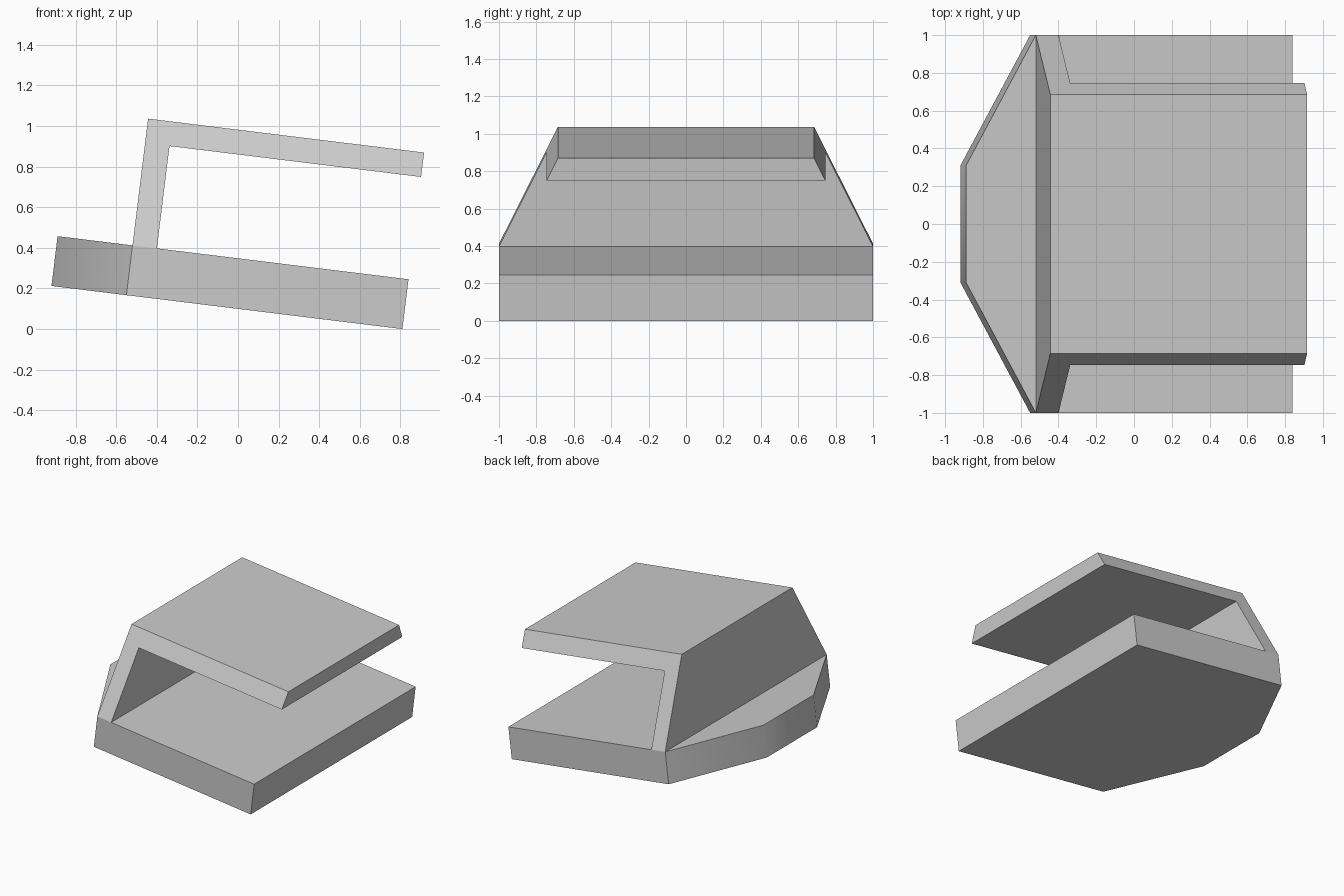
import bpy, bmesh, math
from mathutils import Matrix

cube = bpy.data.objects.get("Cube")
if cube:
    bpy.data.objects.remove(cube, do_unlink=True)

grey = bpy.data.materials.new("plain grey")
grey.use_nodes = True
colour = (0.6, 0.6, 0.6, 1)
grey.diffuse_color = colour
grey.node_tree.nodes["Principled BSDF"].inputs["Base Color"].default_value = colour

# The whole body leans: its rear lower edge rests on the ground
LEAN = Matrix.Translation((0.81, 0, 0)) @ Matrix.Rotation(math.radians(7), 4, 'Y')
LENGTH, BASE, TOP, WALL = 1.37, 0.247, 0.876, 0.121


def prism(name, start, end):
    """Solid between two matching outlines."""
    bm = bmesh.new()
    a = [bm.verts.new(p) for p in start]
    b = [bm.verts.new(p) for p in end]
    bm.faces.new(a)
    bm.faces.new(b[::-1])
    for i in range(len(a)):
        j = (i + 1) % len(a)
        bm.faces.new((a[j], a[i], b[i], b[j]))
    bmesh.ops.recalc_face_normals(bm, faces=bm.faces)
    bm.transform(LEAN)
    mesh = bpy.data.meshes.new(name)
    bm.to_mesh(mesh)
    bm.free()
    mesh.materials.append(grey)
    obj = bpy.data.objects.new(name, mesh)
    bpy.context.collection.objects.link(obj)
    bpy.ops.object.select_all(action='DESELECT')
    obj.select_set(True)
    bpy.context.view_layer.objects.active = obj
    bpy.ops.object.shade_smooth_by_angle(angle=math.radians(30))


# Base slab with a tapered nose
half = [(0, 1), (-LENGTH, 1), (-1.742, 0.31)]
plan = half + [(x, -y) for x, y in reversed(half)]
prism("base_slab", [(x, y, 0) for x, y in plan], [(x, y, BASE) for x, y in plan])


# Upright wall and overhanging roof, narrowing toward the top
def half_width(z):
    return 1 - 0.315 * (z - BASE) / (TOP - BASE)


profile = [(-LENGTH, BASE), (-LENGTH, TOP), (0, TOP), (0, TOP - WALL),
           (WALL - LENGTH, TOP - WALL), (WALL - LENGTH, BASE)]
prism("wall_and_roof", [(x, -half_width(z), z) for x, z in profile],
      [(x, half_width(z), z) for x, z in profile])
